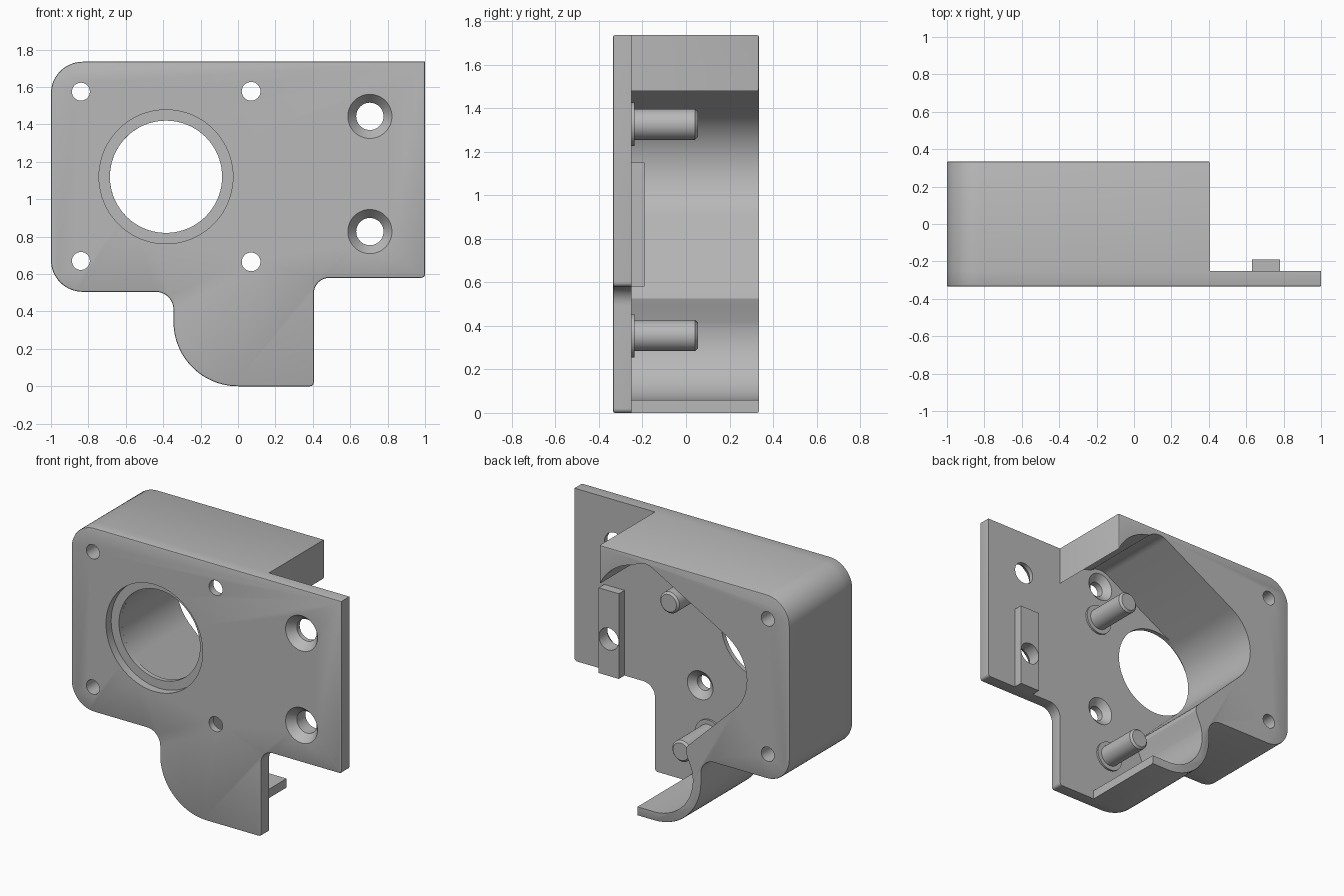
import bpy, bmesh
from math import sin, cos, radians, tau

cube = bpy.data.objects.get("Cube")
if cube:
    bpy.data.objects.remove(cube)

grey = bpy.data.materials.new("plain grey")
grey.use_nodes = True
GREY = (0.48, 0.48, 0.48, 1)
grey.diffuse_color = GREY
grey.node_tree.nodes["Principled BSDF"].inputs["Base Color"].default_value = GREY

FRONT, FLOOR, BACK = -0.335, -0.25, 0.335
TOP, SIDE = 1.735, 0.405


def arc(cx, cz, r, start, end, n=16):
    """Points of an arc in the x-z plane, angles in degrees."""
    angles = [radians(start + (end - start) * i / n) for i in range(n + 1)]
    return [(cx + r * cos(a), cz + r * sin(a)) for a in angles]


def make_object(name, bm):
    bmesh.ops.recalc_face_normals(bm, faces=bm.faces)
    mesh = bpy.data.meshes.new(name)
    bm.to_mesh(mesh)
    bm.free()
    mesh.materials.append(grey)
    ob = bpy.data.objects.new(name, mesh)
    bpy.context.collection.objects.link(ob)
    return ob


def prism(name, outline, y0, y1, rim=None):
    """Extrude an outline along y; soften the edges lying at y = rim."""
    bm = bmesh.new()
    face = bm.faces.new([bm.verts.new((x, y0, z)) for x, z in outline])
    new = bmesh.ops.extrude_face_region(bm, geom=[face])["geom"]
    bmesh.ops.translate(bm, vec=(0, y1 - y0, 0),
                        verts=[g for g in new if isinstance(g, bmesh.types.BMVert)])
    if rim is not None:
        edges = [e for e in bm.edges if all(abs(v.co.y - rim) < 1e-4 for v in e.verts)]
        bmesh.ops.bevel(bm, geom=edges, offset=0.008, segments=2,
                        profile=0.5, affect='EDGES')
    return make_object(name, bm)


def turned(name, cx, cz, profile, n=48):
    """Round part about a y axis, from (radius, y) pairs."""
    bm = bmesh.new()
    rings = [[bm.verts.new((cx + r * cos(tau * i / n), y, cz + r * sin(tau * i / n)))
              for i in range(n)] for r, y in profile]
    for a, b in zip(rings, rings[1:]):
        for i in range(n):
            j = (i + 1) % n
            bm.faces.new((a[i], a[j], b[j], b[i]))
    bm.faces.new(rings[0])
    bm.faces.new(rings[-1])
    return make_object(name, bm)


def cut(target, cutter):
    cutter.hide_render = True
    mod = target.modifiers.new("cut", 'BOOLEAN')
    mod.operation, mod.solver, mod.object = 'DIFFERENCE', 'EXACT', cutter
    bpy.context.view_layer.objects.active = target
    bpy.ops.object.modifier_apply(modifier=mod.name)


# Outline of the left-hand side shared by plate and housing
left_outline = (
    arc(-0.83, TOP - 0.17, 0.17, 90, 180)
    + arc(-0.83, 0.675, 0.17, 180, 270)
    + arc(-0.44, 0.41, 0.095, 90, 0, 10)
    + arc(0, 0.345, 0.345, 180, 270, 24)
    + arc(SIDE - 0.02, 0.02, 0.02, 270, 360, 5)
)

# Front plate with its side ear
ear_outline = (arc(0.49, 0.495, 0.085, 180, 90, 10)
               + arc(0.98, 0.6, 0.02, 270, 360, 5) + [(1, TOP)])
plate = prism("front_plate", left_outline + ear_outline, FRONT, FLOOR, rim=FRONT)

# Housing wall behind the plate
housing = prism("housing_wall", left_outline + [(SIDE, TOP)], FLOOR, BACK, rim=BACK)

# Pocket: motor bore, screw clearance, idler clearance, lower roller channel
pocket_outline = (
    arc(-0.385, 1.12, 0.3, 225, 119)
    + arc(0.07, 1.58, 0.12, 119, 48, 12)
    + arc(0.09, 1.325, 0.35, 79, 25.8)
    + [(0.6, 1.47), (0.6, -0.1), (0.125, -0.1), (0.125, 0.06)]
    + arc(0, 0.345, 0.285, 270, 165, 24)
    + [(-0.245, 0.49), (-0.233, 0.525), (-0.24, 0.558), (-0.265, 0.585)]
)
pocket = prism("pocket_cutter", pocket_outline, FLOOR - 0.05, BACK + 0.1)
cut(housing, pocket)

cutters = [pocket]

# Large stepped bore
bore = turned("bore_cutter", -0.385, 1.12,
              [(0.358, -0.4), (0.358, -0.28), (0.3, -0.28), (0.3, -0.2)], 80)
cut(plate, bore)
cutters.append(bore)

# Corner bolt holes through the whole depth
for z in (1.575, 0.67):
    hole = turned("bolt_hole_cutter", -0.84, z, [(0.048, -0.5), (0.048, 0.5)], 32)
    cut(plate, hole)
    cut(housing, hole)
    cutters.append(hole)

# Middle screw holes, countersunk from behind
for z in (1.577, 0.665):
    hole = turned("screw_hole_cutter", 0.07, z,
                  [(0.05, -0.4), (0.05, -0.29), (0.095, FLOOR), (0.095, -0.2)], 32)
    cut(plate, hole)
    cutters.append(hole)

# Guide pad on the back of the ear
pad = prism("guide_pad", [(0.63, 0.58), (0.78, 0.58), (0.78, 1.15), (0.63, 1.15)],
            FLOOR, -0.19)

# Ear holes, countersunk from the front
for z in (1.443, 0.827):
    hole = turned("ear_hole_cutter", 0.705, z,
                  [(0.118, -0.4), (0.118, FRONT), (0.073, -0.28), (0.073, -0.1)])
    cut(plate, hole)
    cut(pad, hole)
    cutters.append(hole)

for cutter in cutters:
    bpy.data.objects.remove(cutter)

# Axle pins with collars and chamfered tips
parts = [plate, housing, pad]
for name, x, z in (("upper", 0.09, 1.325), ("lower", 0, 0.355)):
    parts.append(turned(name + "_axle_pin", x, z,
                        [(0.1, FLOOR), (0.1, -0.237), (0.071, -0.237),
                         (0.071, 0.042), (0.058, 0.055)]))

# Smooth round surfaces, keep edges crisp
bpy.ops.object.select_all(action='DESELECT')
for ob in parts:
    ob.select_set(True)
bpy.context.view_layer.objects.active = plate
bpy.ops.object.shade_smooth_by_angle(angle=radians(30))
